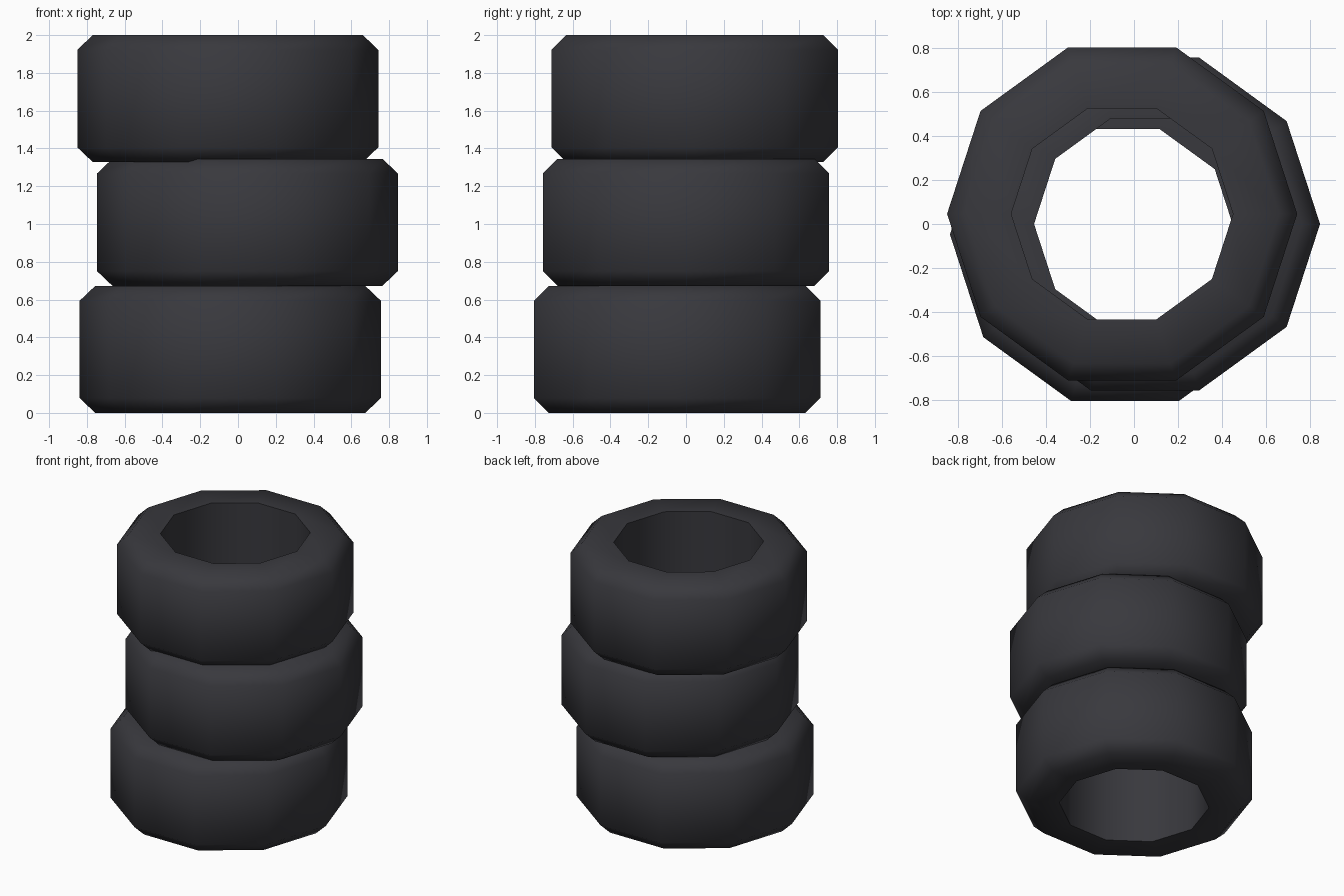
import bpy, bmesh, math

if "Cube" in bpy.data.objects:
    bpy.data.objects.remove(bpy.data.objects["Cube"])

rubber = bpy.data.materials.new("dark rubber")
rubber.diffuse_color = (0.04, 0.04, 0.047, 1)
rubber.use_nodes = True
rubber.node_tree.nodes["Principled BSDF"].inputs["Base Color"].default_value = rubber.diffuse_color

SIDES = 10
HEIGHT = 0.672
OUTER, SHOULDER, INNER, BEVEL = 0.797, 0.715, 0.505, 0.078

# cross-section as (radius, height), counter-clockwise
PROFILE = [(INNER, 0), (SHOULDER, 0), (OUTER, BEVEL),
           (OUTER, HEIGHT - BEVEL), (SHOULDER, HEIGHT), (INNER, HEIGHT)]


def tire(name, x, y, z):
    """Ten-sided ring spun from the cross-section."""
    bm = bmesh.new()
    rings = []
    for i in range(SIDES):
        a = 2 * math.pi * i / SIDES
        rings.append([bm.verts.new((r * math.cos(a), r * math.sin(a), h))
                      for r, h in PROFILE])
    n = len(PROFILE)
    for i in range(SIDES):
        p, q = rings[i], rings[(i + 1) % SIDES]
        for j in range(n):
            k = (j + 1) % n
            bm.faces.new((p[j], q[j], q[k], p[k]))
    bmesh.ops.recalc_face_normals(bm, faces=bm.faces)
    # smooth tread and shoulders, crisp hole rims
    for f in bm.faces:
        f.smooth = True
    for e in bm.edges:
        e.smooth = e.calc_face_angle() < math.radians(60)
    mesh = bpy.data.meshes.new(name)
    bm.to_mesh(mesh)
    bm.free()
    mesh.materials.append(rubber)
    ob = bpy.data.objects.new(name, mesh)
    ob.location = (x, y, z)
    bpy.context.collection.objects.link(ob)


# uneven stack of three tires
tire("bottom_tire", -0.041, -0.047, 0)
tire("middle_tire", 0.05, 0.0, 0.673)
tire("top_tire", -0.054, 0.046, 1.328)
